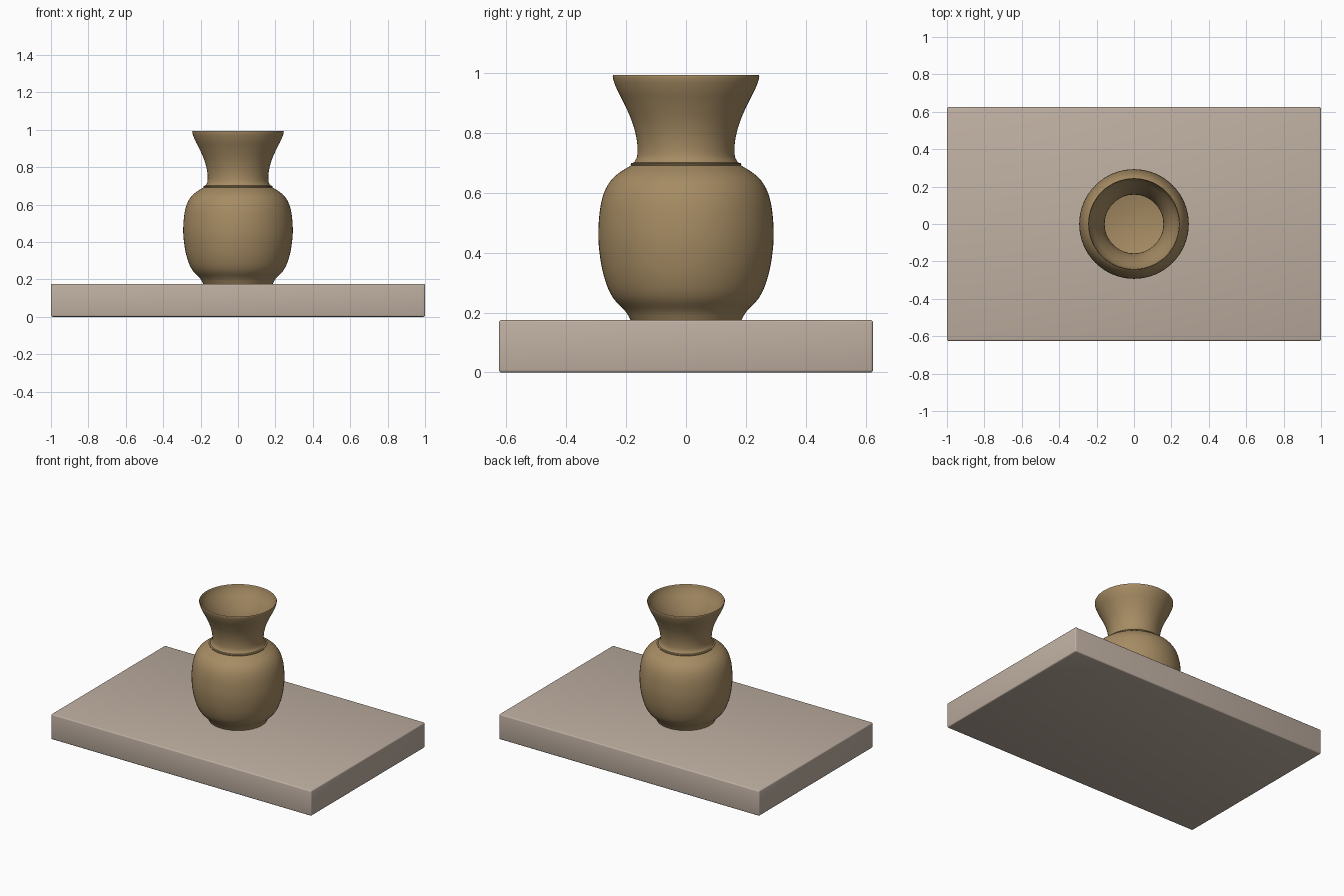
import bpy, bmesh, math
from mathutils import Matrix, Vector

cube = bpy.data.objects.get("Cube")
if cube:
    bpy.data.objects.remove(cube, do_unlink=True)


def make_material(name, colour):
    mat = bpy.data.materials.new(name)
    mat.use_nodes = True
    mat.diffuse_color = colour
    mat.node_tree.nodes["Principled BSDF"].inputs["Base Color"].default_value = colour
    return mat


def add_object(name, bm, mat, angle):
    bmesh.ops.recalc_face_normals(bm, faces=bm.faces)
    mesh = bpy.data.meshes.new(name)
    bm.to_mesh(mesh)
    bm.free()
    mesh.materials.append(mat)
    obj = bpy.data.objects.new(name, mesh)
    bpy.context.collection.objects.link(obj)
    bpy.ops.object.select_all(action="DESELECT")
    obj.select_set(True)
    bpy.context.view_layer.objects.active = obj
    bpy.ops.object.shade_smooth_by_angle(angle=math.radians(angle))
    return obj


def smooth_path(points, steps=4):
    """Catmull-Rom curve through (radius, height) points."""
    pts = [Vector(p) for p in points]
    pts = [2 * pts[0] - pts[1]] + pts + [2 * pts[-1] - pts[-2]]
    path = []
    for a, b, c, d in zip(pts, pts[1:], pts[2:], pts[3:]):
        for i in range(steps):
            t = i / steps
            path.append(0.5 * (2 * b + (c - a) * t + (2 * a - 5 * b + 4 * c - d) * t**2
                               + (3 * b - a - 3 * c + d) * t**3))
    return path + [pts[-2]]


def lathe(profile, sides=64):
    bm = bmesh.new()
    verts = [bm.verts.new((r, 0, z)) for r, z in profile]
    edges = [bm.edges.new(pair) for pair in zip(verts, verts[1:])]
    bmesh.ops.spin(bm, geom=verts + edges, cent=(0, 0, 0), axis=(0, 0, 1),
                   angle=math.tau, steps=sides, use_merge=True)
    bmesh.ops.remove_doubles(bm, verts=bm.verts, dist=0.0002)
    return bm


stone = make_material("pale stone", (0.52, 0.43, 0.36, 1))
clay = make_material("brown clay", (0.38, 0.26, 0.125, 1))

# Base slab with softly rounded edges
SLAB_TOP = 0.175
bm = bmesh.new()
bmesh.ops.create_cube(bm, size=1, matrix=Matrix.Translation((0, 0, SLAB_TOP / 2))
                      @ Matrix.Diagonal((2, 1.25, SLAB_TOP, 1)))
bmesh.ops.bevel(bm, geom=bm.edges[:], offset=0.008, segments=3, profile=0.5, affect="EDGES")
slab = add_object("base_slab", bm, stone, 35)

# Hollow vase: rounded body, thin collar ridge and flared neck
WALL = 0.005
body = smooth_path([(0.185, SLAB_TOP), (0.203, 0.205), (0.24, 0.244), (0.264, 0.29),
                    (0.283, 0.36), (0.293, 0.45), (0.288, 0.54), (0.274, 0.6),
                    (0.252, 0.64), (0.222, 0.668), (0.183, 0.692)])
collar = [Vector((0.185, 0.696)), Vector((0.183, 0.7))]
neck = smooth_path([(0.174, 0.701), (0.164, 0.72), (0.162, 0.75), (0.167, 0.79),
                    (0.181, 0.84), (0.205, 0.895), (0.228, 0.94), (0.241, 0.972),
                    (0.245, 0.99)])
outer = body + collar + neck
inner = [p - Vector((WALL, 0)) for p in reversed(body[1:] + neck)]
floor = SLAB_TOP + WALL
rim = [Vector((0.243, 0.994))]
profile = ([Vector((0, SLAB_TOP))] + outer + rim + inner
           + [Vector((0.18, floor)), Vector((0, floor))])
vase = add_object("vase", lathe(profile), clay, 40)
